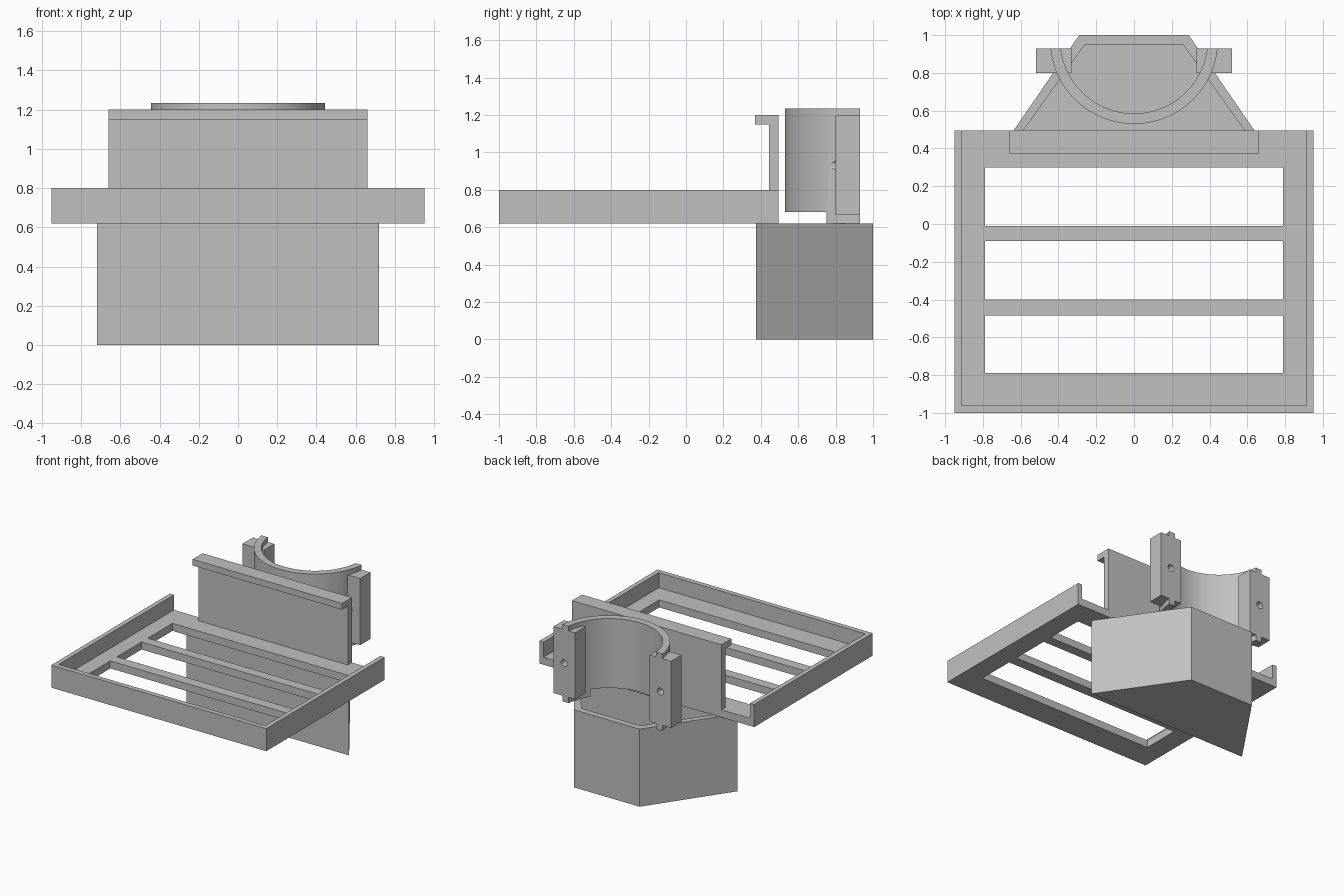
import bpy, bmesh, math
from mathutils import Vector

cube = bpy.data.objects.get("Cube")
if cube:
    bpy.data.objects.remove(cube, do_unlink=True)

# One plain grey for everything
COLOUR = (0.53, 0.53, 0.53, 1)
grey = bpy.data.materials.new("plain grey")
grey.use_nodes = True
grey.diffuse_color = COLOUR
grey.node_tree.nodes["Principled BSDF"].inputs["Base Color"].default_value = COLOUR


def prism(name, points, low, high, axis="z"):
    """Extrude a flat outline along x (outline in y, z) or z (outline in x, y)."""
    place = (lambda a, b, d: (d, a, b)) if axis == "x" else (lambda a, b, d: (a, b, d))
    bm = bmesh.new()
    face = bm.faces.new([bm.verts.new(place(a, b, low)) for a, b in points])
    moved = bmesh.ops.extrude_face_region(bm, geom=[face])["geom"]
    shift = Vector(place(0, 0, high - low))
    bmesh.ops.translate(bm, vec=shift, verts=[v for v in moved if isinstance(v, bmesh.types.BMVert)])
    bmesh.ops.recalc_face_normals(bm, faces=bm.faces)
    mesh = bpy.data.meshes.new(name)
    bm.to_mesh(mesh)
    bm.free()
    mesh.materials.append(grey)
    obj = bpy.data.objects.new(name, mesh)
    bpy.context.collection.objects.link(obj)
    return obj


def box(name, x, y, z):
    return prism(name, [(x[0], y[0]), (x[1], y[0]), (x[1], y[1]), (x[0], y[1])], *z)


def combine(obj, others, operation="DIFFERENCE"):
    """Cut the others from obj, or weld them on, then discard them."""
    for other in others:
        mod = obj.modifiers.new(operation.lower(), "BOOLEAN")
        mod.operation, mod.solver, mod.object = operation, "EXACT", other
        bpy.context.view_layer.objects.active = obj
        bpy.ops.object.modifier_apply(modifier=mod.name)
        bpy.data.objects.remove(other, do_unlink=True)


def smooth(obj):
    bpy.ops.object.select_all(action="DESELECT")
    obj.select_set(True)
    bpy.context.view_layer.objects.active = obj
    bpy.ops.object.shade_smooth_by_angle(angle=math.radians(30))


# Slatted tray, open at the back
BOTTOM, FLOOR, BACK = 0.62, 0.68, 0.495
tray = box("slatted_tray", (-0.95, 0.95), (-1, BACK), (BOTTOM, 0.8))
hollow = box("tray_hollow", (-0.913, 0.913), (-0.96, 1), (FLOOR, 1))
slots = [box("slot", (-0.79, 0.79), span, (0.5, 0.75))
         for span in ((-0.79, -0.485), (-0.4, -0.09), (-0.01, 0.3))]
combine(tray, [hollow] + slots)

# Upright panel with a forward lip
prism("back_panel", [(0.445, FLOOR), (BACK, FLOOR), (BACK, 1.2), (0.37, 1.2),
                     (0.37, 1.15), (0.445, 1.15)], -0.66, 0.66, axis="x")


# Tapered bin, open at the top
def taper(front_x, front_y, back_x, back_y):
    return [(-front_x, front_y), (front_x, front_y), (back_x, back_y), (-back_x, back_y)]


tapered_bin = prism("tapered_bin", taper(0.72, 0.375, 0.29, 1), 0, BOTTOM)
combine(tapered_bin, [prism("bin_hollow", taper(0.64, 0.42, 0.26, 0.95), 0.05, 1)])

# Half-round clamp, ends cut flat at the back
CENTRE, END, STEPS = 0.975, 0.93, 48


def arc(radius):
    start = math.pi + math.asin((CENTRE - END) / radius)
    sweep = 3 * math.pi - 2 * start
    angles = [start + sweep * i / STEPS for i in range(STEPS + 1)]
    return [(radius * math.cos(a), CENTRE + radius * math.sin(a)) for a in angles]


clamp = prism("half_round_clamp", arc(0.445) + arc(0.39)[::-1], BOTTOM, 1.235)
combine(clamp, [box("clamp_relief", (-1, 1), (0, 0.75), (0.5, FLOOR))])

# Clamp ears with screw holes
ears, drills = [], []
for side in (-1, 1):
    ears.append(box("clamp_ear", sorted((side * 0.33, side * 0.52)), (0.8, END), (0.665, 1.197)))
    bpy.ops.mesh.primitive_cylinder_add(vertices=24, radius=0.028, depth=0.4,
                                        location=(side * 0.425, 0.865, 0.93),
                                        rotation=(math.pi / 2, 0, 0))
    drill = bpy.context.object
    drill.data.materials.append(grey)
    drills.append(drill)
combine(clamp, ears, "UNION")
combine(clamp, drills)
smooth(clamp)
